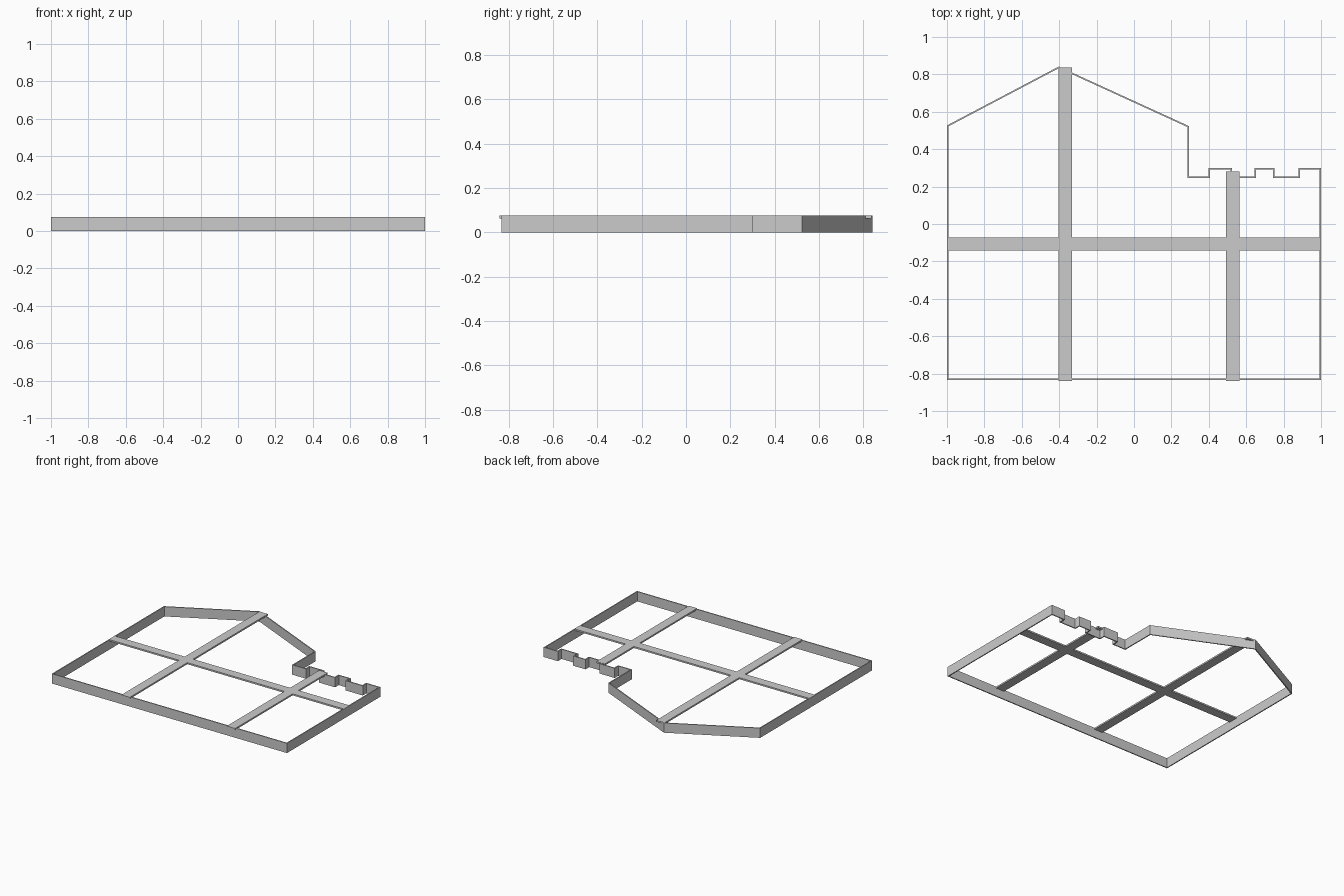
import bpy
import bmesh
from mathutils import Vector

HEIGHT = 0.075       # full height of the cutting wall
WALL = 0.008         # wall thickness
BAR_BOTTOM = 0.063   # underside of the bracing bars

cube = bpy.data.objects.get("Cube")
if cube:
    bpy.data.objects.remove(cube, do_unlink=True)

grey = bpy.data.materials.new("plain_grey")
grey.use_nodes = True
colour = (0.6, 0.6, 0.6, 1)
grey.diffuse_color = colour
grey.node_tree.nodes["Principled BSDF"].inputs["Base Color"].default_value = colour


def finish(name, bm):
    bmesh.ops.recalc_face_normals(bm, faces=bm.faces)
    mesh = bpy.data.meshes.new(name)
    bm.to_mesh(mesh)
    bm.free()
    mesh.materials.append(grey)
    obj = bpy.data.objects.new(name, mesh)
    bpy.context.collection.objects.link(obj)
    return obj


def inset(points, distance):
    """Mitred inward offset of a counter-clockwise outline."""
    result = []
    for i, p in enumerate(points):
        a = (p - points[i - 1]).normalized()
        b = (points[(i + 1) % len(points)] - p).normalized()
        na, nb = Vector((-a.y, a.x)), Vector((-b.y, b.x))
        result.append(p + (na + nb) * distance / (1 + na.dot(nb)))
    return result


def wall(name, outline):
    outer = [Vector(p) for p in outline]
    inner = inset(outer, WALL)
    bm = bmesh.new()
    rings = [[bm.verts.new((p.x, p.y, z)) for p in ring]
             for ring, z in ((outer, 0), (outer, HEIGHT), (inner, HEIGHT), (inner, 0))]
    n = len(outer)
    for r in range(4):
        low, high = rings[r], rings[(r + 1) % 4]
        for i in range(n):
            j = (i + 1) % n
            bm.faces.new((low[i], low[j], high[j], high[i]))
    return finish(name, bm)


def bar(name, x0, x1, y0, y1):
    bm = bmesh.new()
    base = bm.faces.new([bm.verts.new((x, y, BAR_BOTTOM))
                         for x, y in ((x0, y0), (x1, y0), (x1, y1), (x0, y1))])
    top = bmesh.ops.extrude_face_region(bm, geom=[base])["geom"]
    bmesh.ops.translate(bm, vec=(0, 0, HEIGHT - BAR_BOTTOM),
                        verts=[v for v in top if isinstance(v, bmesh.types.BMVert)])
    return finish(name, bm)


# Thin outline wall: gabled house with a battlemented wing
low, high = 0.255, 0.3
outline = [(-1, -0.833), (1, -0.833), (1, high)]
level = high
for x in (0.88, 0.75, 0.645, 0.525, 0.397):
    step = low if level == high else high
    outline += [(x, level), (x, step)]
    level = step
outline += [(0.295, low), (0.295, 0.523), (-0.402, 0.842), (-1, 0.527)]
wall("outline_wall", outline)

# Flat bracing bars, merged where they cross
brace = bar("bracing_bars", -1, 1, -0.142, -0.071)
for name, x0, x1, y1 in (("gable_bar", -0.403, -0.332, 0.836),
                         ("wing_bar", 0.493, 0.564, 0.282)):
    piece = bar(name, x0, x1, -0.84, y1)
    piece.hide_render = True
    union = brace.modifiers.new("union", 'BOOLEAN')
    union.operation = 'UNION'
    union.solver = 'EXACT'
    union.object = piece
    bpy.context.view_layer.objects.active = brace
    bpy.ops.object.modifier_apply(modifier=union.name)
    bpy.data.objects.remove(piece, do_unlink=True)
